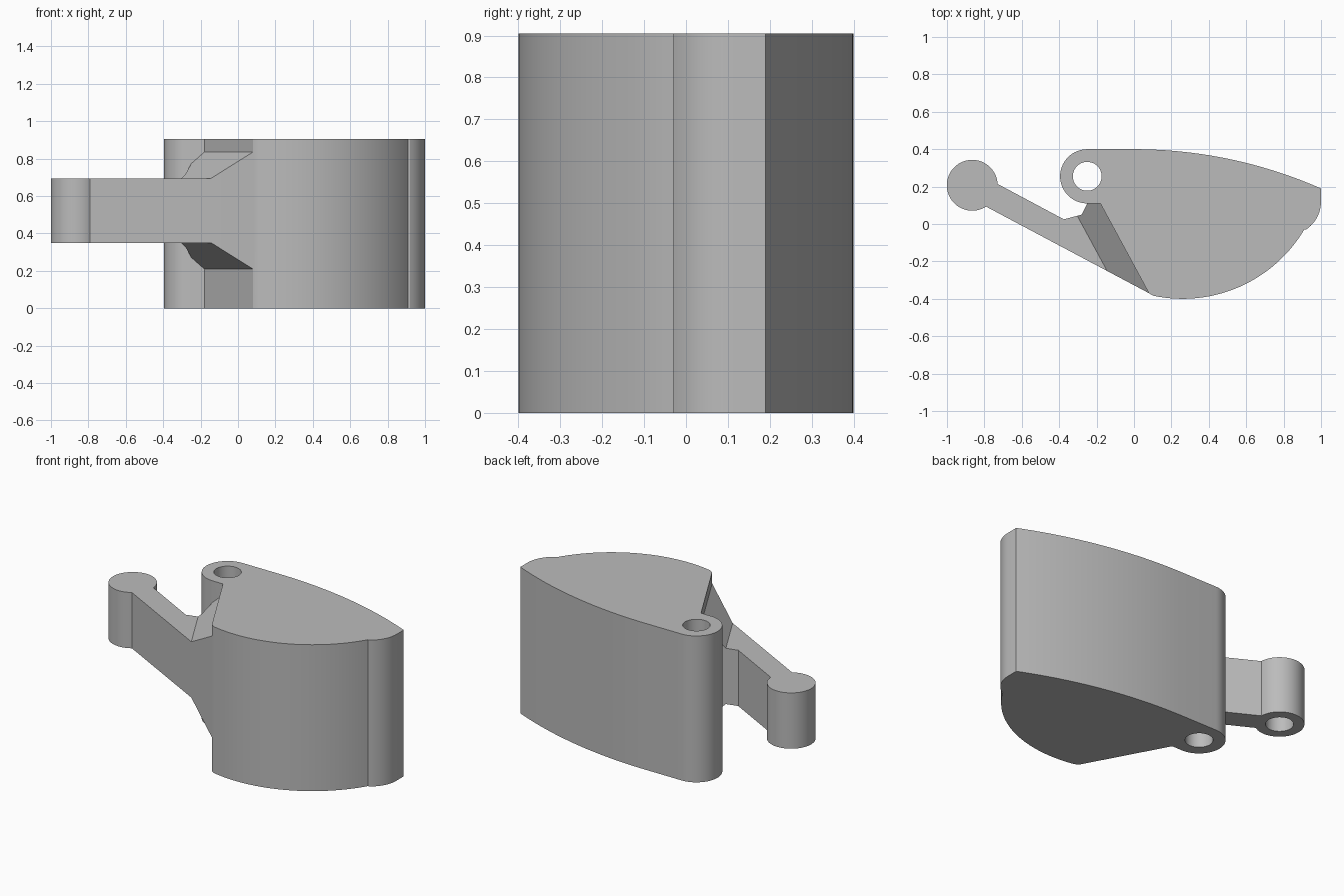
import bpy, bmesh, math
from mathutils import Matrix, Vector

cube = bpy.data.objects.get("Cube")
if cube:
    bpy.data.objects.remove(cube, do_unlink=True)

grey = bpy.data.materials.new("plain grey")
grey.use_nodes = True
colour = (0.5, 0.5, 0.5, 1)
grey.diffuse_color = colour
grey.node_tree.nodes["Principled BSDF"].inputs["Base Color"].default_value = colour


def arc(cx, cy, r, start, end, steps):
    angles = [math.radians(start + (end - start) * i / steps) for i in range(steps + 1)]
    return [(cx + r * math.cos(a), cy + r * math.sin(a)) for a in angles]


def extrude(name, outline, low, high, matrix=None):
    bm = bmesh.new()
    base = bm.faces.new([bm.verts.new((x, y, low)) for x, y in outline])
    grown = bmesh.ops.extrude_face_region(bm, geom=[base], use_keep_orig=True)
    top = [v for v in grown["geom"] if isinstance(v, bmesh.types.BMVert)]
    bmesh.ops.translate(bm, verts=top, vec=(0, 0, high - low))
    bmesh.ops.recalc_face_normals(bm, faces=bm.faces)
    if matrix:
        bm.transform(matrix)
    mesh = bpy.data.meshes.new(name)
    bm.to_mesh(mesh)
    bm.free()
    mesh.materials.append(grey)
    obj = bpy.data.objects.new(name, mesh)
    bpy.context.collection.objects.link(obj)
    return obj


def combine(target, tool, operation):
    mod = target.modifiers.new(operation.lower(), 'BOOLEAN')
    mod.operation, mod.object, mod.solver = operation, tool, 'EXACT'
    bpy.ops.object.select_all(action='DESELECT')
    bpy.context.view_layer.objects.active = target
    target.select_set(True)
    bpy.ops.object.modifier_apply(modifier=mod.name)
    bpy.data.objects.remove(tool, do_unlink=True)


HEIGHT = 0.905
HINGE = (-0.25, 0.255)
HEAD = (-0.865, 0.207)
CORNER = (0.08, -0.37)

# Main body: hinge barrel, curved belly, rounded nose and bowed back
body_outline = (
    arc(*HINGE, 0.145, 90, 270, 32)
    + [(-0.18, 0.11), CORNER]
    + arc(0.26, 0.356, 0.756, 258, 329.3, 32)
    + arc(0.82, 0.12, 0.18, -56, 0, 12)
    + arc(0, -2.086, 2.486, 66.28, 90, 24)
)
body = extrude("lever_body", body_outline, 0, HEIGHT)

# Arm with round head, its root buried in the body
arm_outline = (
    arc(*HEAD, 0.136, 3, 303, 48)
    + [CORNER, (0.2, -0.1), (-0.1, 0.18), (-0.2, 0.14), (-0.25, 0.11),
       (-0.28, 0.05), (-0.375, 0.025)]
)
arm = extrude("arm", arm_outline, 0.1, 0.85)

# Side profile of the arm: flared root, then constant thickness
outward = Vector((-0.48, -0.26, 0)).normalized()
up = Vector((0, 0, 1))
along = outward.cross(up)
frame = Matrix((outward, up, along)).transposed().to_4x4()
frame.translation = (*CORNER, 0)
flare = [(-0.5, 0.21), (0, 0.21), (0.14, 0.35), (1.6, 0.35),
         (1.6, 0.695), (0.14, 0.695), (0, 0.835), (-0.5, 0.835)]
combine(arm, extrude("flare_cutter", flare, -1, 2, frame), 'INTERSECT')

# Blind socket under the arm head
combine(arm, extrude("socket_cutter", arc(*HEAD, 0.077, 0, 352.5, 47), 0, 0.61), 'DIFFERENCE')

# Join the arm, then bore the hinge right through
combine(body, arm, 'UNION')
combine(body, extrude("hinge_cutter", arc(*HINGE, 0.077, 0, 352.5, 47), -0.1, 1), 'DIFFERENCE')

bpy.ops.object.shade_smooth_by_angle(angle=math.radians(25))
